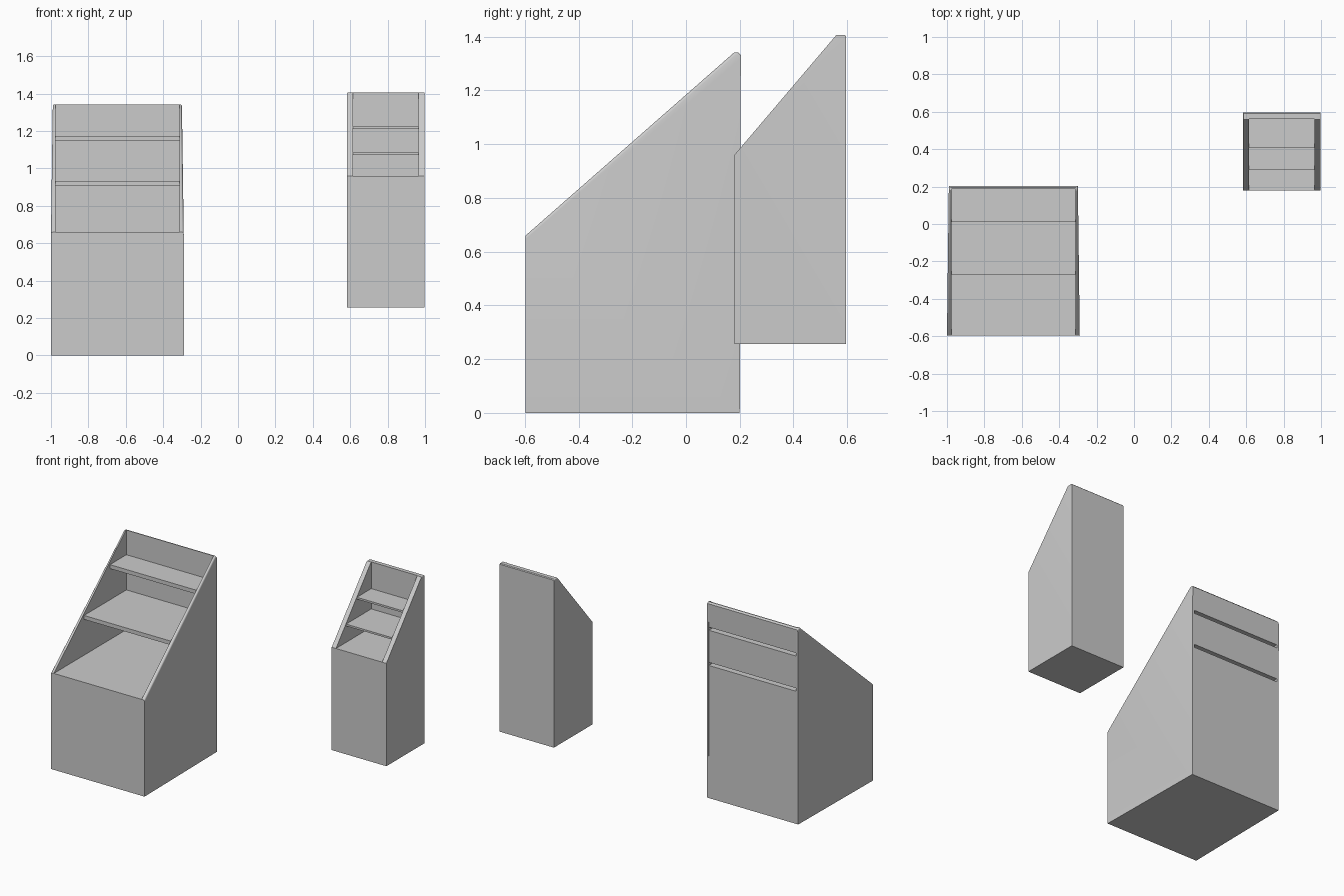
import bpy, bmesh, math

cube = bpy.data.objects.get("Cube")
if cube:
    bpy.data.objects.remove(cube, do_unlink=True)

# One plain grey for everything
grey = bpy.data.materials.new("light_grey")
grey.use_nodes = True
grey.diffuse_color = (0.6, 0.6, 0.6, 1)
grey.node_tree.nodes["Principled BSDF"].inputs["Base Color"].default_value = (0.6, 0.6, 0.6, 1)


def prism(name, profile, inner_x, outer_x, rim_z=None, radius=0.0):
    """Extrude a side profile of (y, z) points in x; outer_x gives x from y."""
    bm = bmesh.new()
    inner = [bm.verts.new((inner_x, y, z)) for y, z in profile]
    outer = [bm.verts.new((outer_x(y), y, z)) for y, z in profile]
    bm.faces.new(inner)
    bm.faces.new(outer)
    n = len(profile)
    for i in range(n):
        j = (i + 1) % n
        bm.faces.new((inner[i], inner[j], outer[j], outer[i]))
    bmesh.ops.recalc_face_normals(bm, faces=bm.faces[:])
    # Round the outer edge of the sloping rim
    if rim_z is not None:
        rim = [e for e in bm.edges
               if all(v in outer and v.co.z >= rim_z for v in e.verts)]
        bmesh.ops.bevel(bm, geom=rim, offset=radius, segments=3,
                        profile=0.5, affect='EDGES')
    bmesh.ops.triangulate(bm, faces=[f for f in bm.faces if len(f.verts) > 4])
    mesh = bpy.data.meshes.new(name)
    bm.to_mesh(mesh)
    bm.free()
    mesh.materials.append(grey)
    obj = bpy.data.objects.new(name, mesh)
    bpy.context.collection.objects.link(obj)
    bpy.ops.object.select_all(action='DESELECT')
    obj.select_set(True)
    bpy.context.view_layer.objects.active = obj
    bpy.ops.object.shade_smooth_by_angle(angle=math.radians(35))
    return obj


def stand(name, centre, front, back, lean, base, deck, top, crest, half_front,
          half_back, half_inner, wall_y, shelves, thick, radius, skin=None):
    """Display stand: solid base, two side panels, back wall and shelves."""
    tip = back + lean
    # Base, back wall and shelves share one stepped profile
    core = [(front, base), (back, base)]
    if skin:
        # Shelves are folded from the back sheet, so slots open behind them
        for y, z in reversed(shelves):
            low, high = z - thick + skin, z - skin
            core += [(back, low), (y + skin, low), (y + skin, high), (back, high)]
    core += [(tip, top - radius), (tip - radius, top), (wall_y, top)]
    for y, z in shelves:
        core += [(wall_y, z), (y, z), (y, z - thick), (wall_y, z - thick)]
    core += [(wall_y, deck), (front, deck)]
    prism(name + "_base_back_and_shelves", core,
          centre - half_inner, lambda y: centre + half_inner)

    # Side panels, narrowing a little toward the back
    panel = [(front, base), (back, base), (tip, top - radius),
             (tip - radius, top), (crest, top), (front, deck)]
    for side, sign in (("left", 1), ("right", -1)):
        def outer(y, s=sign):
            t = (y - front) / (back - front)
            return centre + s * (half_front + t * (half_back - half_front))
        prism(f"{name}_{side}_panel", panel, centre + sign * half_inner,
              outer, deck, radius)


stand("large_stand", centre=-0.645, front=-0.597, back=0.2, lean=0.004,
      base=0, deck=0.66, top=1.342, crest=0.18, half_front=0.355,
      half_back=0.345, half_inner=0.332, wall_y=0.188,
      shelves=[(0.01, 1.173), (-0.27, 0.932)], thick=0.027,
      radius=0.01, skin=0.003)

stand("small_stand", centre=0.791, front=0.18, back=0.595, lean=0,
      base=0.256, deck=0.96, top=1.407, crest=0.56, half_front=0.207,
      half_back=0.207, half_inner=0.175, wall_y=0.562,
      shelves=[(0.407, 1.224), (0.29, 1.085)], thick=0.013, radius=0.005)
